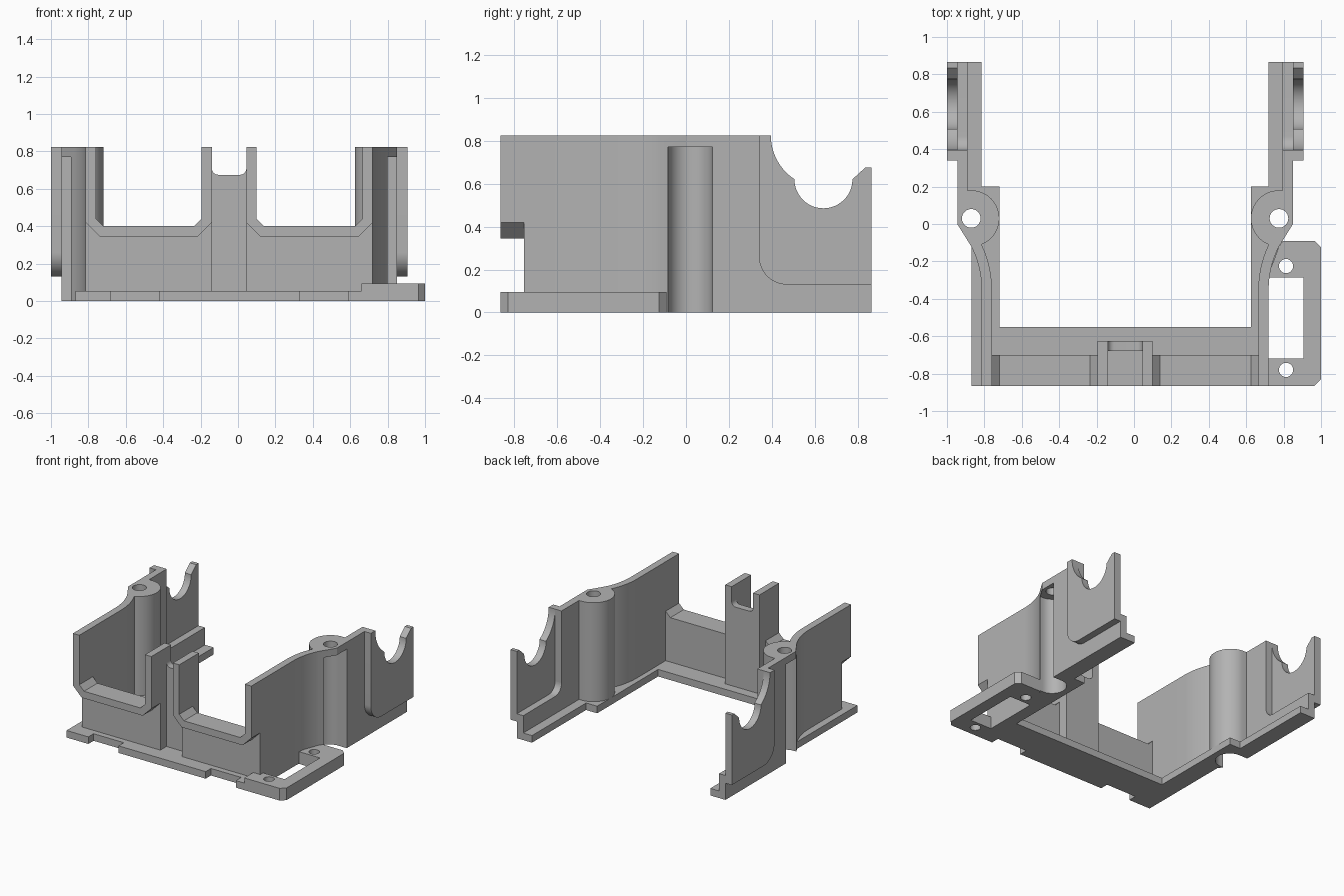
import bpy
import bmesh
from math import cos, sin, radians
from mathutils import Vector

cube = bpy.data.objects.get("Cube")
if cube:
    bpy.data.objects.remove(cube, do_unlink=True)

MID = -0.0475   # x of the bracket's mirror plane
TOP = 0.825
parts = []

grey = bpy.data.materials.new("plain grey")
grey.use_nodes = True
COLOUR = (0.45, 0.45, 0.45, 1)
grey.diffuse_color = COLOUR
grey.node_tree.nodes["Principled BSDF"].inputs["Base Color"].default_value = COLOUR


def arc(cx, cy, r, a0, a1, n=16):
    angles = [radians(a0 + (a1 - a0) * i / n) for i in range(n + 1)]
    return [(cx + r * cos(a), cy + r * sin(a)) for a in angles]


def prism(name, points, lo, hi, axis="z"):
    """Extrude a closed outline along one axis between lo and hi."""
    place = {"x": lambda a, b, t: (t, a, b),
             "y": lambda a, b, t: (a, t, b),
             "z": lambda a, b, t: (a, b, t)}[axis]
    bm = bmesh.new()
    face = bm.faces.new([bm.verts.new(place(a, b, lo)) for a, b in points])
    side = bmesh.ops.extrude_face_region(bm, geom=[face])
    verts = [g for g in side["geom"] if isinstance(g, bmesh.types.BMVert)]
    bmesh.ops.translate(bm, verts=verts, vec=Vector(place(0, 0, hi - lo)))
    bmesh.ops.recalc_face_normals(bm, faces=bm.faces)
    mesh = bpy.data.meshes.new(name)
    bm.to_mesh(mesh)
    bm.free()
    mesh.materials.append(grey)
    obj = bpy.data.objects.new(name, mesh)
    bpy.context.collection.objects.link(obj)
    parts.append(obj)
    return obj


def rect(a0, a1, b0, b1):
    return [(a0, b0), (a1, b0), (a1, b1), (a0, b1)]


def mirrored(points, s):
    return [(MID + s * u, v) for u, v in points]


def cut(obj, *cutters):
    """Subtract prisms, given as (outline, low, high), from a part."""
    for points, lo, hi in cutters:
        tool = prism("cutter", points, lo, hi)
        parts.remove(tool)
        mod = obj.modifiers.new("cut", "BOOLEAN")
        mod.operation, mod.solver, mod.object = "DIFFERENCE", "EXACT", tool
        graph = bpy.context.evaluated_depsgraph_get()
        mesh = bpy.data.meshes.new_from_object(obj.evaluated_get(graph))
        obj.modifiers.clear()
        obj.data = mesh
        bpy.data.objects.remove(tool, do_unlink=True)


# Screw boss hollow: a U-shaped pocket open to the outside, below a thin cap
POCKET = arc(0.8225, 0.02, 0.103, 90, 270, 24) + [(1.1, -0.083), (1.1, 0.123)]
SCREW = arc(0.8225, 0.03, 0.05, 0, 345, 23)

# Base sheet with notched front edge
half = [(0.375, -0.865), (0.375, -0.8), (0.635, -0.8), (0.635, -0.865),
        (0.8225, -0.865), (0.8225, -0.12), (0.8975, 0), (0.8975, 0.865),
        (0.7675, 0.865), (0.7675, 0.2), (0.6725, 0.2), (0.6725, -0.55)]
base = prism("base_sheet", mirrored(half, 1) + mirrored(half[::-1], -1), 0, 0.055)

# Mounting tab with window and two screw holes
tab = prism("mounting_tab",
            [(0.66, -0.865), (0.965, -0.865), (1, -0.83), (1, -0.125),
             (0.965, -0.09), (0.795, -0.09), (0.775, -0.12), (0.69, -0.35),
             (0.69, -0.75), (0.66, -0.75)], 0, 0.095)
window = (rect(0.72, 0.905, -0.72, -0.285), -0.1, 0.2)
cut(tab, window, *[(arc(0.813, y, 0.038, 0, 345, 23), -0.1, 0.2)
                   for y in (-0.78, -0.225)])
cut(base, window)

# Side wall outline running into the screw boss
wall = ([(0.8425, 0.395), (0.8425, 0.18)]
        + arc(0.8225, 0.03, 0.15, 98, 248.6, 28)
        + arc(1.2635, -0.35, 0.551, 154.2, 180, 12)[1:]
        + [(0.7125, -0.755), (0.7675, -0.755)]
        + arc(1.2755, -0.35, 0.508, 180, 153.1, 12)
        + [(0.8975, 0), (0.8975, 0.395)])

# Saddle ear outline, in y and z
ear = ([(0.34, TOP)] + arc(0.64, TOP, 0.245, 180, 237.6)
       + arc(0.64, 0.62, 0.135, 180, 360, 24)
       + [(0.835, 0.675), (0.865, 0.675), (0.865, 0.13)]
       + arc(0.47, 0.26, 0.13, 270, 180))
ledge = ([(0.395, 0), (0.865, 0), (0.865, 0.19)]
         + arc(0.47, 0.265, 0.075, 270, 180, 10))

# Chamfered lip around each front opening, in x and z
lip = [(0.7675, TOP), (0.7675, 0.42), (0.6925, 0.345), (0.1675, 0.345),
       (0.0925, 0.42), (0.0925, TOP), (0.1475, TOP), (0.1475, 0.44),
       (0.1875, 0.4), (0.6725, 0.4), (0.7125, 0.44), (0.7125, TOP)]

for side, s in (("left", 1), ("right", -1)):
    pocket = (mirrored(POCKET, s), -0.1, 0.77)
    screw = (mirrored(SCREW, s), 0.7, 0.9)
    body = prism(side + "_side_wall", mirrored(wall, s), 0, TOP)
    cut(body, pocket, screw)
    cut(base, pocket)
    prism(side + "_saddle_ear", ear, MID + s * 0.8975, MID + s * 0.9525, "x")
    prism(side + "_rear_ledge", ledge, MID + s * 0.8425, MID + s * 0.8975, "x")
    prism(side + "_front_lip", mirrored(lip, s), -0.865, -0.7, "y")
    prism(side + "_front_wall",
          mirrored(rect(0.0925, 0.7675, -0.755, -0.7), s), 0, 0.4)
    prism(side + "_centre_post",
          mirrored(rect(0.0925, 0.1475, -0.755, -0.625), s), 0, TOP)

# Web between the centre posts, filleted where it meets them
fillet = [(0.0925, 0)] + arc(0.0575, 0.71, 0.035, 0, -90, 8)
prism("centre_web", mirrored(fillet, 1) + mirrored(fillet[::-1], -1),
      -0.68, -0.625, "y")

# Smooth the curved walls, keep the corners crisp
bpy.ops.object.select_all(action="DESELECT")
for obj in parts:
    obj.select_set(True)
bpy.context.view_layer.objects.active = parts[0]
bpy.ops.object.shade_smooth_by_angle(angle=radians(25))
